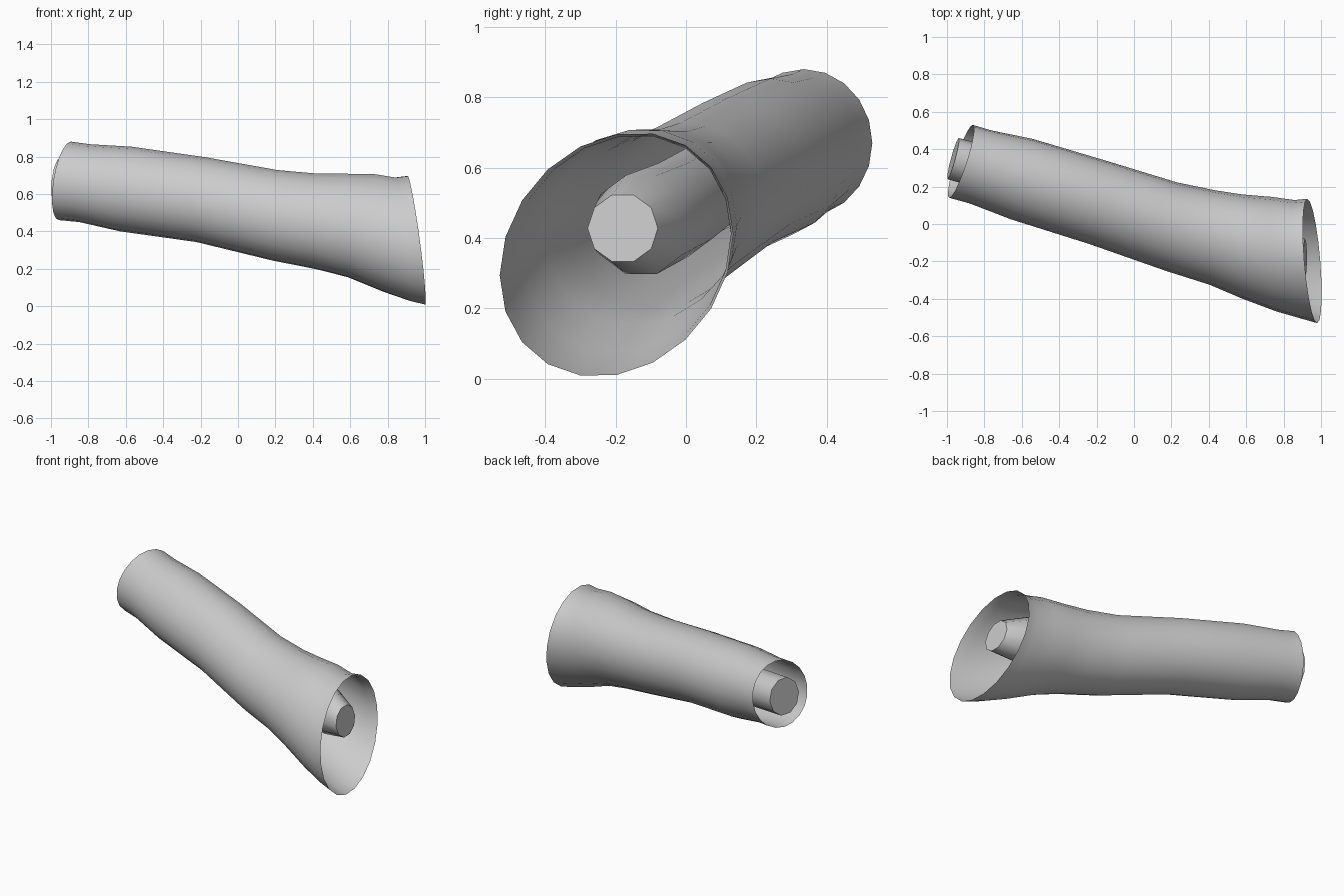
import bpy, bmesh, math

if "Cube" in bpy.data.objects:
    bpy.data.objects.remove(bpy.data.objects["Cube"])

grey = bpy.data.materials.new("plain grey")
grey.use_nodes = True
grey.diffuse_color = (0.6, 0.6, 0.6, 1)
grey.node_tree.nodes["Principled BSDF"].inputs["Base Color"].default_value = (0.6, 0.6, 0.6, 1)


def loft(name, rings, sides, capped, angle):
    """Skin tilted, slightly skewed ellipses given as
    (x, y_max, y_min, z_max, z_min, lean_y, lean_z, skew)."""
    bm = bmesh.new()
    loops = []
    for x, y1, y0, z1, z0, lean_y, lean_z, skew in rings:
        loop = []
        for i in range(sides):
            t = 2 * math.pi * i / sides
            dy = (y1 - y0) / 2 * math.cos(t)
            dz = (z1 - z0) / 2 * math.sin(t + skew)
            loop.append(bm.verts.new((x + lean_y * dy + lean_z * dz,
                                      (y1 + y0) / 2 + dy, (z1 + z0) / 2 + dz)))
        loops.append(loop)
    for a, b in zip(loops, loops[1:]):
        for i in range(sides):
            j = (i + 1) % sides
            bm.faces.new((a[i], b[i], b[j], a[j]))
    if capped:
        bm.faces.new(loops[0])
        bm.faces.new(loops[-1])
    bmesh.ops.recalc_face_normals(bm, faces=bm.faces)
    mesh = bpy.data.meshes.new(name)
    bm.to_mesh(mesh)
    bm.free()
    mesh.materials.append(grey)
    obj = bpy.data.objects.new(name, mesh)
    bpy.context.collection.objects.link(obj)
    bpy.ops.object.select_all(action='DESELECT')
    obj.select_set(True)
    bpy.context.view_layer.objects.active = obj
    bpy.ops.object.shade_smooth_by_angle(angle=math.radians(angle))
    return obj


# Open, flaring outer sleeve
loft("outer_sleeve", [
    (-0.925, 0.53, 0.14, 0.88, 0.46, 0.32, 0.15, 0.0),
    (-0.82, 0.50, 0.11, 0.866, 0.45, 0.30, 0.14, 0.0),
    (-0.60, 0.455, 0.025, 0.853, 0.40, 0.27, 0.13, 0.0),
    (-0.20, 0.34, -0.105, 0.797, 0.343, 0.20, 0.10, 0.02),
    (0.20, 0.222, -0.25, 0.728, 0.243, 0.13, 0.05, 0.05),
    (0.42, 0.18, -0.325, 0.71, 0.197, 0.06, 0.0, 0.08),
    (0.58, 0.158, -0.40, 0.71, 0.153, 0.0, -0.03, 0.11),
    (0.75, 0.145, -0.468, 0.71, 0.075, -0.03, -0.08, 0.14),
    (0.88, 0.128, -0.508, 0.692, 0.025, -0.05, -0.11, 0.16),
    (0.953, 0.135, -0.53, 0.70, 0.005, -0.058, -0.125, 0.17),
], 20, False, 60)

# Closed core rod running through the sleeve
loft("inner_core", [
    (-0.967, 0.46, 0.24, 0.79, 0.55, 0.27, 0.10, 0.0),
    (-0.60, 0.36, 0.13, 0.74, 0.50, 0.25, 0.10, 0.0),
    (0.0, 0.18, -0.07, 0.67, 0.41, 0.20, 0.08, 0.0),
    (0.40, 0.10, -0.17, 0.62, 0.34, 0.10, 0.0, 0.0),
    (0.75, 0.015, -0.27, 0.585, 0.29, 0.0, -0.05, 0.0),
    (0.915, -0.08, -0.28, 0.527, 0.328, 0.0, -0.10, 0.0),
], 10, True, 45)
